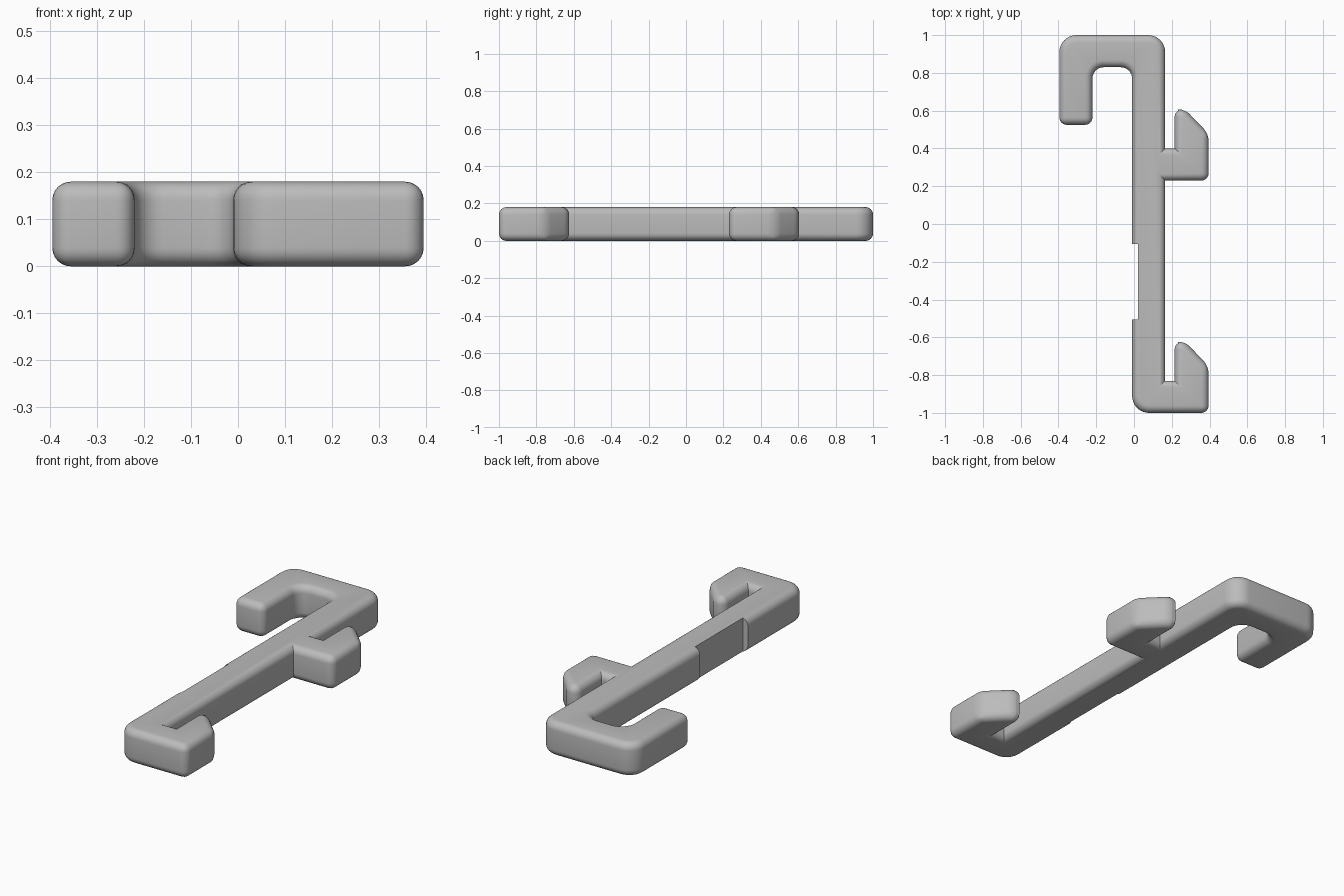
import bpy
import bmesh
import math
from mathutils import Vector

cube = bpy.data.objects.get("Cube")
if cube:
    bpy.data.objects.remove(cube, do_unlink=True)

THICK = 0.18
EDGE = 0.039
STEM_L, STEM_R = -0.01, 0.165
OUTER = 0.395
OUTER_R, INNER_R = 0.09, 0.06

grey = bpy.data.materials.new("plain grey")
grey.use_nodes = True
grey.diffuse_color = (0.5, 0.5, 0.5, 1)
grey.node_tree.nodes["Principled BSDF"].inputs["Base Color"].default_value = (0.5, 0.5, 0.5, 1)


def catch(base):
    """Outline of one pointed catch, from its outer base corner to the stem."""
    return [(OUTER, base, 0), (OUTER, base + 0.248, 0), (0.272, base + 0.375, 0),
            (0.215, base + 0.375, 0), (0.215, base + 0.17, 0), (STEM_R, base + 0.17, 0)]


# Outline, counter-clockwise: x, y, radius of the large rounded corners
outline = [(STEM_L, -1, OUTER_R)]
outline += catch(-1)
outline += [(STEM_R, 0.23, 0)]
outline += catch(0.23)
outline += [(STEM_R, 1, OUTER_R), (-OUTER, 1, OUTER_R),
            (-OUTER, 0.525, 0), (-0.22, 0.525, 0),
            (-0.22, 0.83, INNER_R), (STEM_L, 0.83, INNER_R)]

# Extruded hook body
bm = bmesh.new()
base = bm.faces.new([bm.verts.new((x, y, 0)) for x, y, r in outline])
top = bmesh.ops.extrude_face_region(bm, geom=[base])["geom"]
bmesh.ops.translate(bm, vec=(0, 0, THICK),
                    verts=[g for g in top if isinstance(g, bmesh.types.BMVert)])
bmesh.ops.recalc_face_normals(bm, faces=bm.faces)


def is_upright(edge):
    a, b = (v.co for v in edge.verts)
    return (a - b).xy.length < 0.001


# Large corner rounds in plan
for radius in (OUTER_R, INNER_R):
    spots = [Vector((x, y)) for x, y, r in outline if r == radius]
    picked = [e for e in bm.edges if is_upright(e)
              and any((e.verts[0].co.xy - s).length < 0.001 for s in spots)]
    bmesh.ops.bevel(bm, geom=picked, offset=radius, offset_type='OFFSET',
                    segments=8, profile=0.5, affect='EDGES', clamp_overlap=False)

# Soft rounding of every sharp outward edge; inner catch corners stay crisp
sharp = [e for e in bm.edges if e.calc_face_angle_signed() > math.radians(30)]
bmesh.ops.bevel(bm, geom=sharp, offset=EDGE, offset_type='OFFSET', segments=6,
                profile=0.5, affect='EDGES', clamp_overlap=False)
bmesh.ops.recalc_face_normals(bm, faces=bm.faces)
mesh = bpy.data.meshes.new("hook_body")
bm.to_mesh(mesh)
bm.free()
mesh.materials.append(grey)
body = bpy.data.objects.new("hook_body", mesh)
bpy.context.collection.objects.link(body)

# Shallow notch in the side of the stem
bpy.ops.mesh.primitive_cube_add(size=1, location=(-0.03, -0.305, THICK / 2))
cutter = bpy.context.object
cutter.name = "notch_cutter"
cutter.scale = (0.1, 0.4, 0.4)
cutter.hide_render = True
notch = body.modifiers.new("side notch", 'BOOLEAN')
notch.operation = 'DIFFERENCE'
notch.solver = 'EXACT'
notch.object = cutter

bpy.ops.object.select_all(action='DESELECT')
body.select_set(True)
bpy.context.view_layer.objects.active = body
bpy.ops.object.modifier_apply(modifier=notch.name)
bpy.data.objects.remove(cutter, do_unlink=True)
bpy.ops.object.shade_smooth_by_angle(angle=math.radians(30))
